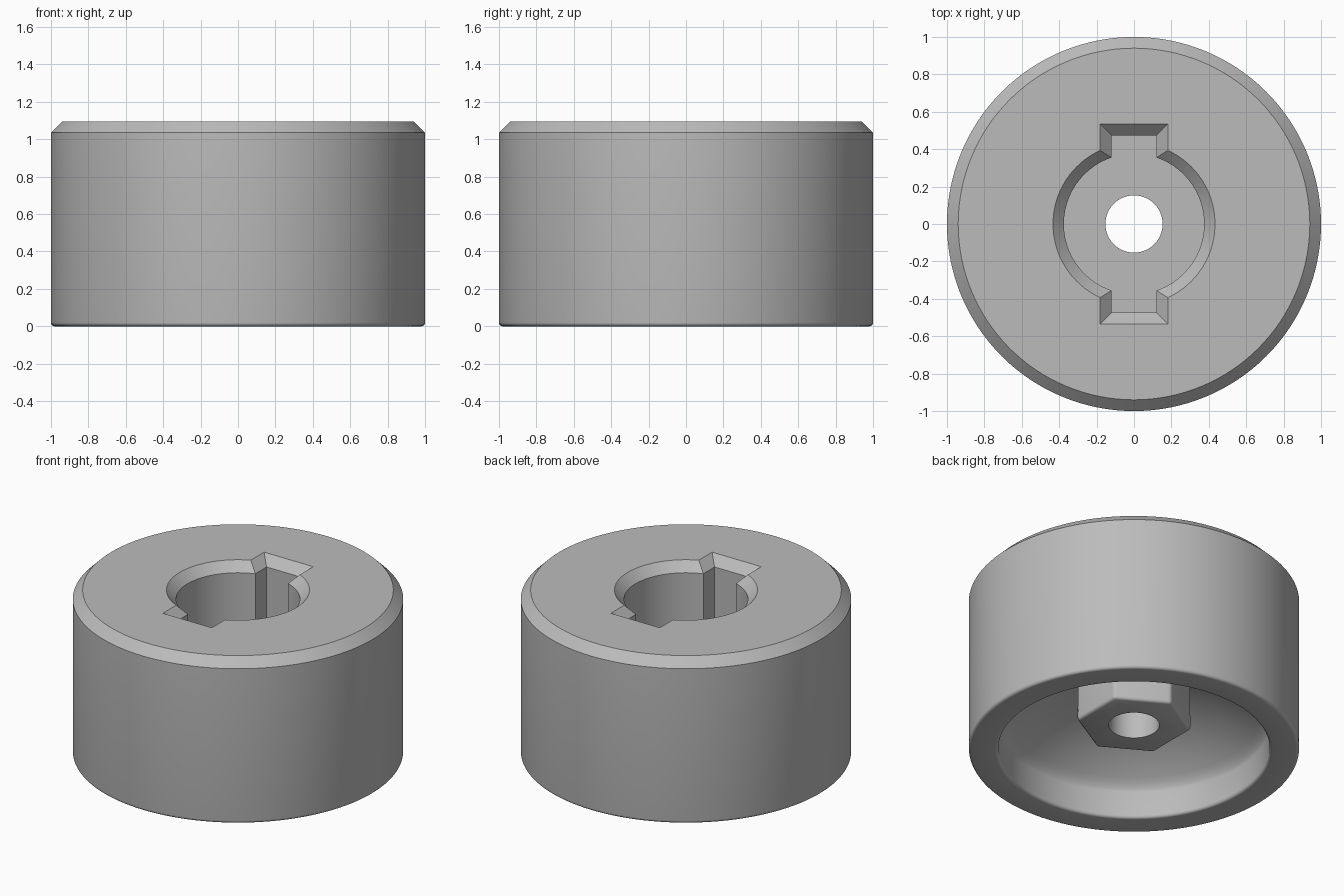
import bpy, bmesh, math

if "Cube" in bpy.data.objects:
    bpy.data.objects.remove(bpy.data.objects["Cube"], do_unlink=True)

grey = bpy.data.materials.new("plain grey")
grey.use_nodes = True
GREY = (0.5, 0.5, 0.5, 1)
grey.diffuse_color = GREY
grey.node_tree.nodes["Principled BSDF"].inputs["Base Color"].default_value = GREY

SEGMENTS = 128
HEIGHT = 1.095
CHAMFER = 0.06
FLOOR = 0.58       # bottom of the keyed socket
BOSS_Z = 0.175     # lower face of the hexagonal boss


def make_object(name, bm):
    bmesh.ops.recalc_face_normals(bm, faces=bm.faces)
    mesh = bpy.data.meshes.new(name)
    bm.to_mesh(mesh)
    bm.free()
    mesh.materials.append(grey)
    obj = bpy.data.objects.new(name, mesh)
    bpy.context.collection.objects.link(obj)
    return obj


def lathe(name, profile):
    """Turn an open profile of (radius, z) around z; its ends lie on the axis."""
    bm = bmesh.new()
    verts = [bm.verts.new((r, 0, z)) for r, z in profile]
    edges = [bm.edges.new(pair) for pair in zip(verts, verts[1:])]
    bmesh.ops.spin(bm, geom=verts + edges, axis=(0, 0, 1), cent=(0, 0, 0),
                   angle=math.tau, steps=SEGMENTS, use_duplicate=False)
    bmesh.ops.remove_doubles(bm, verts=bm.verts, dist=1e-5)
    return make_object(name, bm)


def arc(cx, cz, radius, start, end, steps):
    angles = [math.radians(start + (end - start) * i / steps) for i in range(steps + 1)]
    return [(cx + radius * math.cos(a), cz + radius * math.sin(a)) for a in angles]


def combine(target, tool, operation):
    mod = target.modifiers.new(tool.name, 'BOOLEAN')
    mod.object = tool
    mod.operation = operation
    mod.solver = 'EXACT'
    bpy.ops.object.select_all(action='DESELECT')
    bpy.context.view_layer.objects.active = target
    target.select_set(True)
    bpy.ops.object.modifier_apply(modifier=mod.name)
    bpy.data.objects.remove(tool, do_unlink=True)


# Turned body: domed recess below, rounded lower rim, chamfered top, round socket
wall, rim, fillet = 0.82, 0.2, 0.02
apex = 0.52
sag = apex - rim
dome_r = (wall ** 2 + sag ** 2) / (2 * sag)
half = math.degrees(math.asin(wall / dome_r))
dome = arc(0, apex - dome_r, dome_r, 90, 90 - half, 24)
dome[0] = (0, apex)
profile = dome[:-1]
profile += [(wall - 0.008, rim - 0.002), (wall, rim - 0.02)]
profile += arc(wall + fillet, fillet, fillet, 180, 270, 5)
profile += arc(1 - fillet, fillet, fillet, 270, 360, 5)
profile += [(1, HEIGHT - CHAMFER), (1 - CHAMFER, HEIGHT), (0.433, HEIGHT),
            (0.375, HEIGHT - CHAMFER), (0.375, FLOOR), (0, FLOOR)]
body = lathe("socket_body", profile)

# Hexagonal boss with softened edges, corners on the y axis
bm = bmesh.new()
ring = [bm.verts.new((0.35 * math.cos(a), 0.35 * math.sin(a), BOSS_Z))
        for a in (math.radians(30 + 60 * i) for i in range(6))]
face = bm.faces.new(ring)
top = bmesh.ops.extrude_face_region(bm, geom=[face])["geom"]
top_verts = [v for v in top if isinstance(v, bmesh.types.BMVert)]
bmesh.ops.translate(bm, verts=top_verts, vec=(0, 0, 0.55 - BOSS_Z))
if not face.is_valid or len(bm.faces) < 8:
    bm.faces.new(ring)
soft = [e for e in bm.edges if min(v.co.z for v in e.verts) < BOSS_Z + 0.01]
bmesh.ops.bevel(bm, geom=soft, offset=0.018, segments=3, profile=0.5, affect='EDGES')
combine(body, make_object("hex_boss", bm), 'UNION')

# Through hole
hole = lathe("screw_hole", [(0, -0.1), (0.153, -0.1), (0.153, 0.8), (0, 0.8)])
combine(body, hole, 'DIFFERENCE')

# Key slots across the socket, flaring at the top
bm = bmesh.new()
loops = []
for z, flare in ((FLOOR, 0), (HEIGHT - CHAMFER, 0), (HEIGHT + CHAMFER, 2 * CHAMFER)):
    x, y = 0.121 + flare, 0.474 + flare
    loops.append([bm.verts.new((sx * x, sy * y, z))
                  for sx, sy in ((-1, -1), (1, -1), (1, 1), (-1, 1))])
for low, high in zip(loops, loops[1:]):
    for i in range(4):
        j = (i + 1) % 4
        bm.faces.new((low[i], low[j], high[j], high[i]))
bm.faces.new(loops[0])
bm.faces.new(loops[-1])
combine(body, make_object("key_slots", bm), 'DIFFERENCE')

# Smooth curved walls, crisp edges
bpy.ops.object.shade_smooth_by_angle(angle=math.radians(30))
